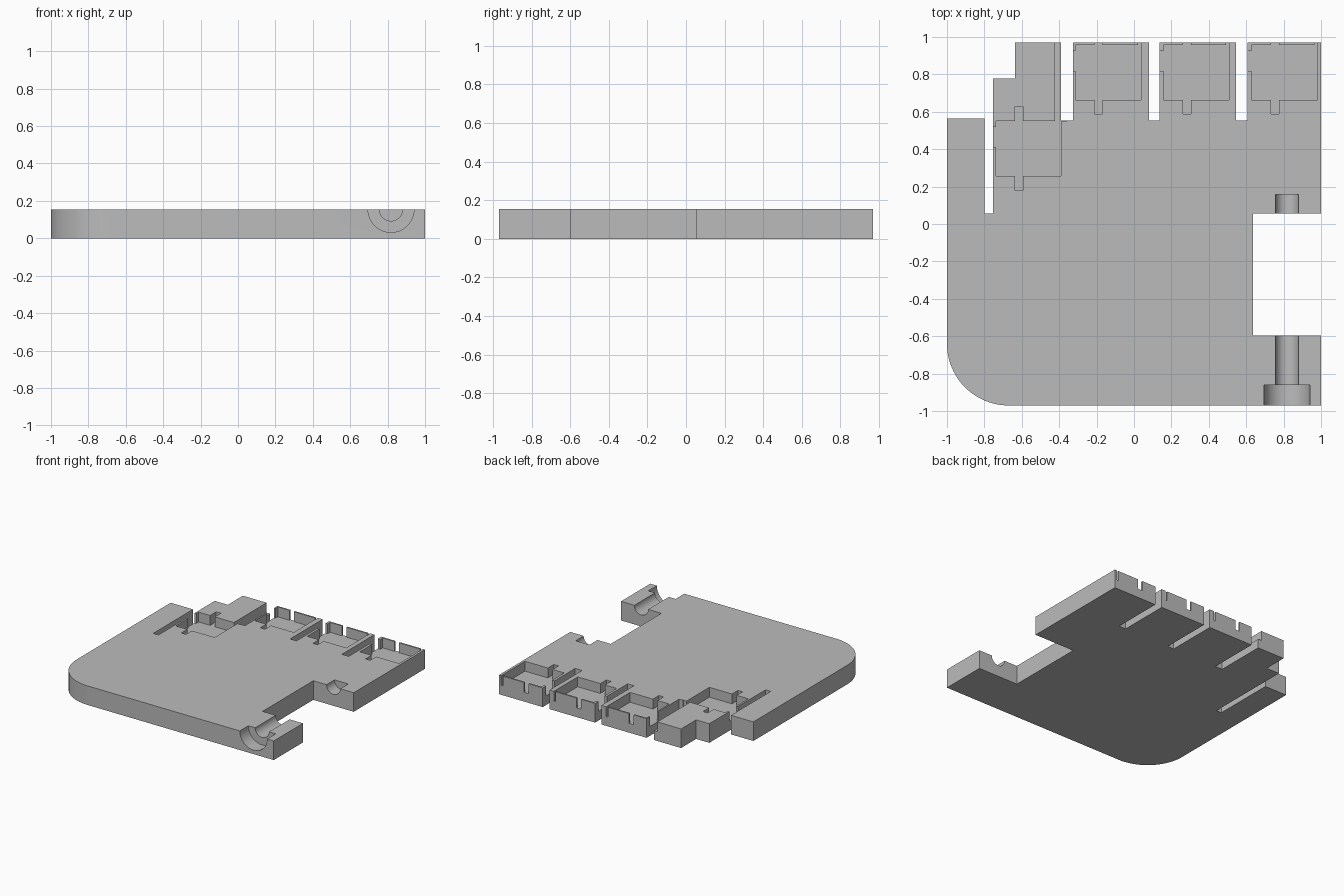
import bpy, bmesh, math

cube = bpy.data.objects.get("Cube")
if cube:
    bpy.data.objects.remove(cube, do_unlink=True)

TOP = 0.155      # plate thickness
FLOOR = 0.075    # height of the pocket floors

grey = bpy.data.materials.new("plain_grey")
grey.use_nodes = True
COLOUR = (0.5, 0.5, 0.5, 1)
grey.diffuse_color = COLOUR
grey.node_tree.nodes["Principled BSDF"].inputs["Base Color"].default_value = COLOUR


def prism(name, outline, z0, z1):
    """Extrude a flat outline between two heights."""
    bm = bmesh.new()
    face = bm.faces.new([bm.verts.new((x, y, z0)) for x, y in outline])
    side = bmesh.ops.extrude_face_region(bm, geom=[face])
    for v in side["geom"]:
        if isinstance(v, bmesh.types.BMVert):
            v.co.z = z1
    bmesh.ops.recalc_face_normals(bm, faces=bm.faces)
    mesh = bpy.data.meshes.new(name)
    bm.to_mesh(mesh)
    bm.free()
    obj = bpy.data.objects.new(name, mesh)
    bpy.context.collection.objects.link(obj)
    mesh.materials.append(grey)
    return obj


cutters = []


def add_cutter(obj):
    obj.hide_render = True
    cutters.append(obj)


def pocket(name, x, x1, y1, wall, notch_x, end):
    """Pocket with a tab at each end and a wire gap in the left wall."""
    y0 = y1 - 0.293
    a, b = notch_x, notch_x + 0.042
    outline = [(x, y0), (a, y0), (a, y0 - 0.077), (b, y0 - 0.077), (b, y0),
               (x1, y0), (x1, y1), (b, y1), (b, y1 + end), (a, y1 + end),
               (a, y1), (x, y1), (x, y1 - 0.031), (x - wall, y1 - 0.031),
               (x - wall, y1 - 0.138), (x, y1 - 0.138)]
    add_cutter(prism(name + "_cutter", outline, FLOOR, TOP + 0.1))


def block(name, x0, x1, y0, y1):
    add_cutter(prism(name + "_cutter", [(x0, y0), (x1, y0), (x1, y1), (x0, y1)],
                     FLOOR, TOP + 0.1))


def trough(name, radius, y0, y1):
    """Half-round channel along y, sunk into the top face."""
    bpy.ops.mesh.primitive_cylinder_add(
        vertices=64, radius=radius, depth=y1 - y0,
        location=(0.818, (y0 + y1) / 2, TOP), rotation=(math.pi / 2, 0, 0))
    bpy.context.object.name = name + "_cutter"
    add_cutter(bpy.context.object)


# Plate outline: rounded front corner, then right side, fingers and left arm
R = 0.33
outline = [(-1 + R - R * math.cos(t), -0.97 + R - R * math.sin(t))
           for t in (math.pi / 2 * i / 24 for i in range(25))]
outline += [(1, -0.97), (1, -0.595), (0.637, -0.595), (0.637, 0.055), (1, 0.055), (1, 0.97)]
for x0, x1 in ((0.545, 0.607), (0.08, 0.137), (-0.39, -0.325)):
    outline += [(x1, 0.97), (x1, 0.553), (x0, 0.553), (x0, 0.97)]
outline += [(-0.635, 0.97), (-0.635, 0.777), (-0.753, 0.777), (-0.753, 0.055),
            (-0.8, 0.055), (-0.8, 0.565), (-1, 0.565)]
plate = prism("fingered_plate", outline, 0, TOP)

# Finger pockets, each with a wire gap in the back wall
for i, (x0, x1, wall, notch) in enumerate(((-0.313, 0.037, 0.03, -0.21),
                                           (0.157, 0.507, 0.04, 0.262),
                                           (0.628, 0.98, 0.04, 0.733))):
    pocket(f"finger_pocket_{i}", x0, x1, 0.957, wall, notch, 0.05)
    block(f"wire_gap_{i}", x1 - 0.015, x1, 0.9, 1.0)

# Set-back pocket and its wire ledge
pocket("inner_pocket", -0.738, -0.39, 0.55, 0.03, -0.635, 0.078)
block("wire_ledge", -0.422, -0.36, 0.549, 1.0)

# Half-round channels and the wider seat at the front
trough("rear_channel", 0.062, 0.0, 0.157)
trough("front_channel", 0.062, -1.0, -0.55)
trough("front_seat", 0.123, -1.05, -0.86)

for cutter in cutters:
    mod = plate.modifiers.new(cutter.name, "BOOLEAN")
    mod.operation = "DIFFERENCE"
    mod.solver = "EXACT"
    mod.object = cutter

# Bake the cuts, drop the cutters and smooth the round parts
bpy.ops.object.select_all(action="DESELECT")
plate.select_set(True)
bpy.context.view_layer.objects.active = plate
for mod in list(plate.modifiers):
    bpy.ops.object.modifier_apply(modifier=mod.name)
for cutter in cutters:
    bpy.data.objects.remove(cutter, do_unlink=True)
bpy.ops.object.shade_smooth_by_angle(angle=math.radians(30))
